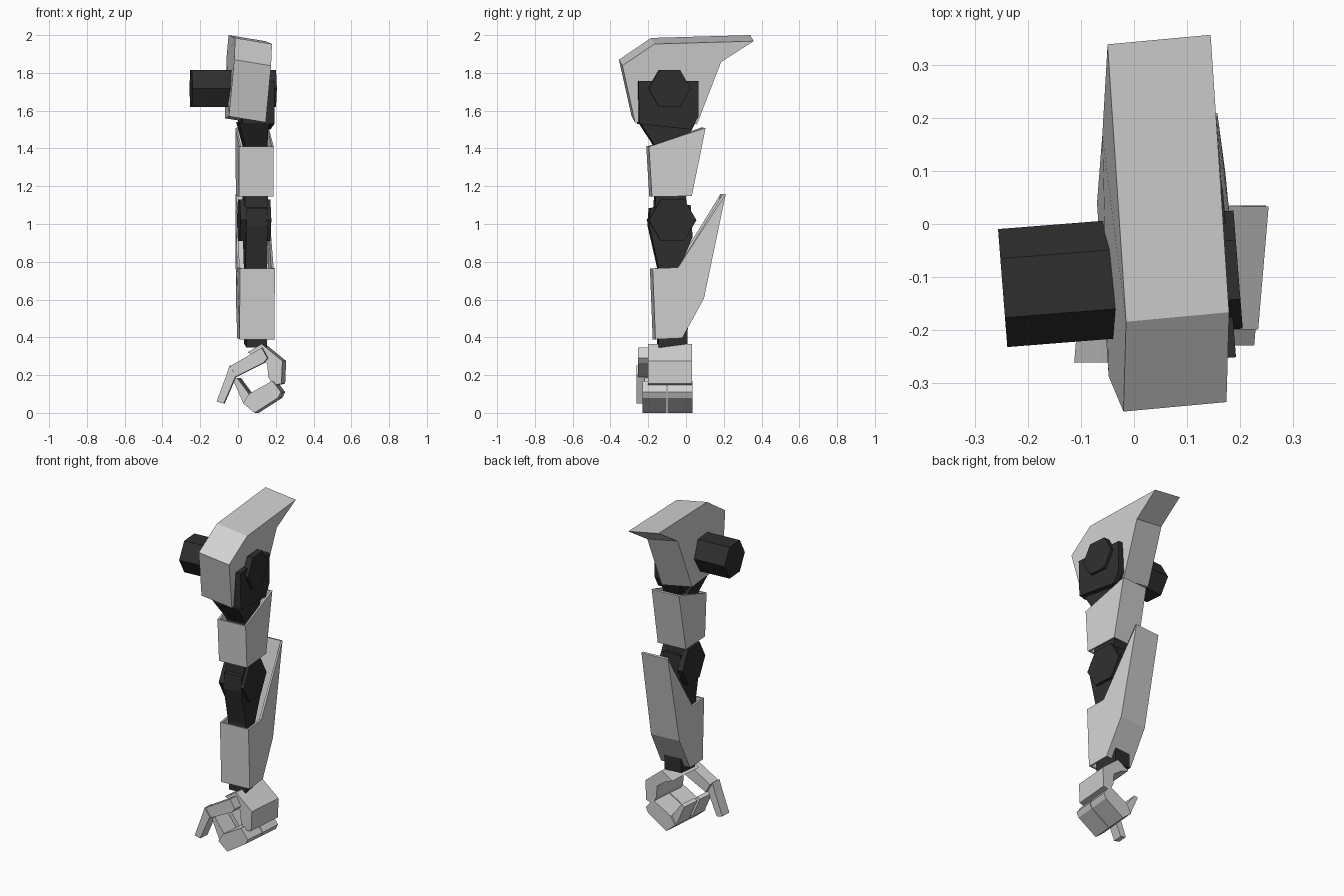
import bpy, bmesh, math
from mathutils import Matrix, Vector

if "Cube" in bpy.data.objects:
    bpy.data.objects.remove(bpy.data.objects["Cube"])


def material(name, rgb):
    m = bpy.data.materials.new(name)
    m.diffuse_color = (*rgb, 1)
    m.use_nodes = True
    m.node_tree.nodes["Principled BSDF"].inputs["Base Color"].default_value = m.diffuse_color
    return m


LIGHT = material("light grey armour", (0.64, 0.64, 0.64))
DARK = material("dark joint", (0.028, 0.028, 0.028))
YAW = Matrix.Rotation(math.radians(4.5), 3, 'Z')
PIVOT = Vector((0.085, -0.09, 0))


def slab(name, pts, vec, mat, open_edges=()):
    """Extrude a polygon along vec; listed side faces are left open as a shell."""
    bm = bmesh.new()
    vec = Vector(vec)
    a = [bm.verts.new(p) for p in pts]
    b = [bm.verts.new(Vector(p) + vec) for p in pts]
    bm.faces.new(a)
    bm.faces.new(b[::-1])
    n = len(pts)
    for i in range(n):
        if i not in open_edges:
            j = (i + 1) % n
            bm.faces.new((a[i], b[i], b[j], a[j]))
    bmesh.ops.recalc_face_normals(bm, faces=bm.faces)
    me = bpy.data.meshes.new(name)
    bm.to_mesh(me)
    bm.free()
    me.materials.append(mat)
    ob = bpy.data.objects.new(name, me)
    bpy.context.collection.objects.link(ob)
    if open_edges:
        s = ob.modifiers.new("thickness", 'SOLIDIFY')
        s.thickness = 0.014
        s.offset = -1
    return ob


def arm_part(name, profile, x0, x1, mat, open_edges=()):
    """Side profile (y, z) spanning x0..x1, turned slightly about the arm axis."""
    pts = [PIVOT + YAW @ (Vector((x0, y, z)) - PIVOT) for y, z in profile]
    return slab(name, pts, YAW @ Vector((x1 - x0, 0, 0)), mat, open_edges)


def hexagon(y, z, r):
    return [(y + r * math.cos(k * math.pi / 3), z + r * math.sin(k * math.pi / 3))
            for k in range(6)]


def hand_part(name, profile, y0, y1, mat):
    """Front profile (x, z) spanning y0..y1, skewed to follow the hand."""
    k = 0.085
    pts = [(x + k * (y0 + 0.2), y0, z) for x, z in profile]
    return slab(name, pts, (k * (y1 - y0), y1 - y0, 0), mat)


# Shoulder
slab("shoulder_pad",
     [(-0.02, -0.355, 1.87), (-0.015, -0.185, 1.985), (-0.05, 0.34, 2.0),
      (-0.06, 0.168, 1.89), (-0.07, 0.04, 1.56), (-0.048, -0.288, 1.57)],
     (0.195, 0.018, -0.032), LIGHT)
arm_part("shoulder_axle", hexagon(-0.095, 1.717, 0.112), -0.25, 0.05, DARK)
arm_part("shoulder_cap", hexagon(-0.095, 1.717, 0.112), 0.16, 0.197, DARK)
arm_part("shoulder_block",
         [(-0.26, 1.757), (0.06, 1.757), (0.06, 1.57), (0.02, 1.50),
          (-0.255, 1.53)], 0.01, 0.18, DARK)
slab("shoulder_taper",
     [(0.005, -0.255, 1.54), (0.165, -0.24, 1.54), (0.15, -0.16, 1.41),
      (0.04, -0.17, 1.41)], (-0.015, 0.18, 0), DARK)
arm_part("upper_arm_core",
         [(-0.25, 1.54), (0.06, 1.57), (-0.02, 1.40), (-0.04, 1.14),
          (-0.14, 1.14), (-0.16, 1.40)], 0.03, 0.15, DARK)

# Upper arm armour, open at both ends
arm_part("upper_arm_armour",
         [(-0.195, 1.41), (0.085, 1.51), (0.015, 1.15), (-0.178, 1.145)],
         0.008, 0.17, LIGHT, open_edges=(0, 2))

# Elbow
arm_part("elbow_neck", [(-0.16, 1.22), (-0.01, 1.22), (0.0, 1.08), (-0.17, 1.08)],
         0.03, 0.15, DARK)
arm_part("elbow_body",
         [(-0.195, 1.085), (0.02, 1.1), (0.03, 0.93), (-0.05, 0.74),
          (-0.06, 0.55), (-0.14, 0.55), (-0.15, 0.77), (-0.2, 0.99)],
         0.035, 0.15, DARK)
for name, x0, x1 in (("elbow_disc_left", 0.005, 0.04),
                     ("elbow_disc_right", 0.14, 0.168)):
    arm_part(name, hexagon(-0.077, 1.02, 0.126), x0, x1, DARK)

# Forearm armour with rear fin, open at both ends
arm_part("forearm_armour",
         [(-0.175, 0.765), (-0.05, 0.77), (0.19, 1.16), (0.078, 0.61),
          (-0.035, 0.40), (-0.16, 0.39)],
         0.012, 0.178, LIGHT, open_edges=(0, 1, 4))

# Wrist
arm_part("wrist", [(-0.15, 0.6), (-0.02, 0.6), (0.005, 0.47), (0.003, 0.365),
                   (-0.15, 0.345)], 0.04, 0.15, DARK)

# Hand
hand_part("palm",
          [(0.05, 0.32), (0.125, 0.365), (0.235, 0.275), (0.23, 0.155),
           (0.185, 0.145), (0.16, 0.19), (0.155, 0.26), (0.10, 0.30)],
          -0.2, 0.033, LIGHT)
for name, y0, y1 in (("front", -0.23, -0.103), ("rear", -0.098, 0.035)):
    hand_part("finger_" + name,
              [(0.03, 0.05), (0.06, 0.10), (0.185, 0.17), (0.23, 0.11),
               (0.215, 0.08), (0.09, 0.0)], y0, y1, LIGHT)
    hand_part("fingertip_" + name,
              [(-0.025, 0.175), (-0.003, 0.185), (0.06, 0.10), (0.03, 0.05)],
              y0 + 0.01, y1 - 0.01, LIGHT)

# Thumb: base bar and hooked tip
hand_part("thumb_base",
          [(0.13, 0.345), (0.16, 0.29), (0.14, 0.265), (-0.01, 0.19),
           (-0.04, 0.245)], -0.255, -0.18, LIGHT)
hand_part("thumb_tip",
          [(-0.04, 0.25), (-0.005, 0.20), (-0.07, 0.05), (-0.108, 0.06),
           (-0.06, 0.19)], -0.262, -0.2, LIGHT)
